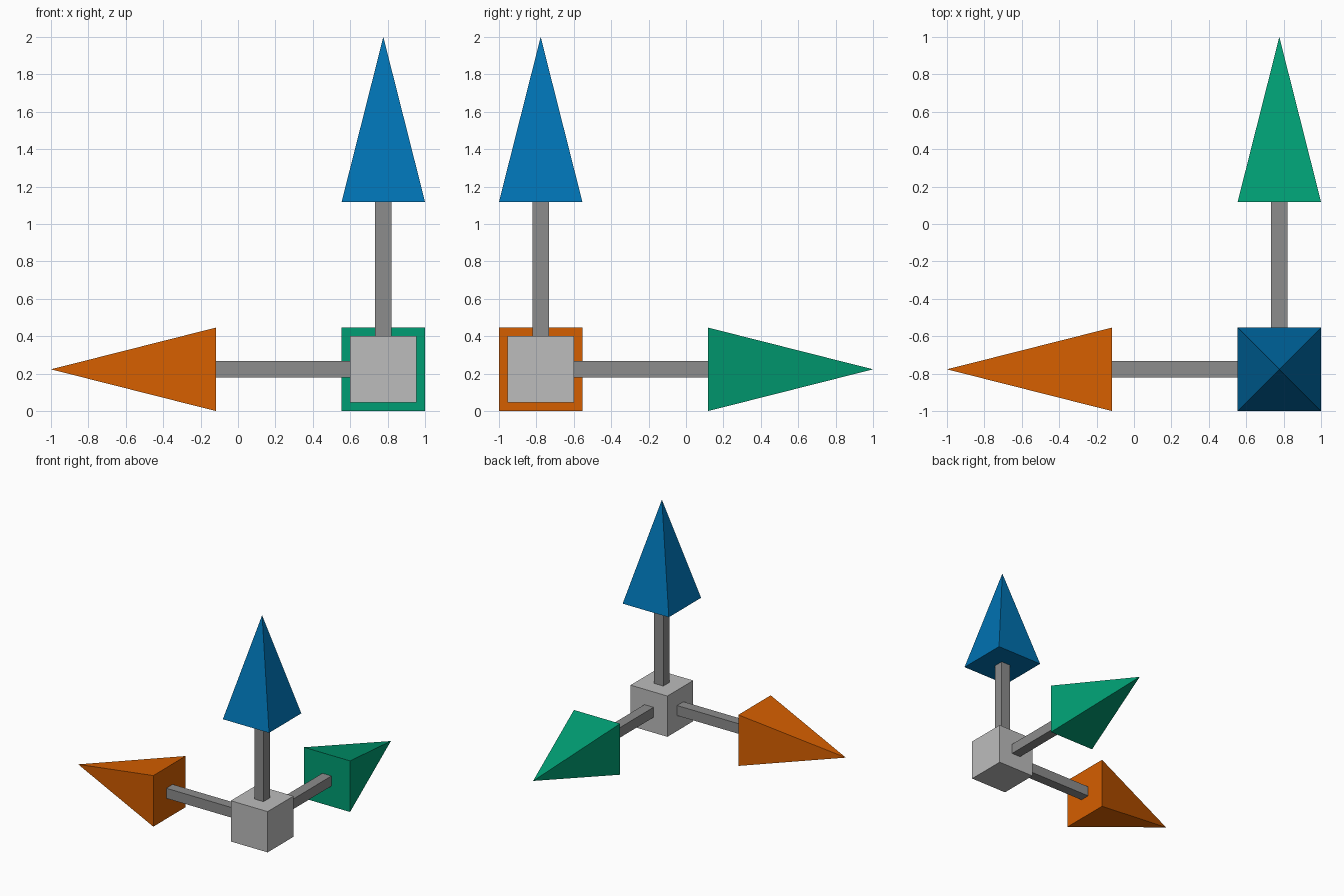
import bpy
import math
from mathutils import Vector

if "Cube" in bpy.data.objects:
    bpy.data.objects.remove(bpy.data.objects["Cube"])

HUB = Vector((0.777, -0.777, 0.223))   # shared origin of the three arrows
HUB_HALF, SHAFT_HALF, HEAD_HALF = 0.178, 0.044, 0.223
HEAD_START, TIP = 0.895, 1.777         # distances from the hub centre


def srgb(*rgb):
    return [((c / 255 + 0.055) / 1.055) ** 2.4 if c > 10 else c / 255 / 12.92 for c in rgb] + [1]


def material(name, *rgb):
    mat = bpy.data.materials.new(name)
    mat.diffuse_color = srgb(*rgb)
    mat.use_nodes = True
    mat.node_tree.nodes["Principled BSDF"].inputs["Base Color"].default_value = mat.diffuse_color
    return mat


light_grey = material("light_grey", 188, 188, 188)
dark_grey = material("dark_grey", 140, 140, 140)
orange = material("orange", 213, 94, 0)
green = material("green", 0, 158, 115)
blue = material("blue", 0, 114, 178)


def prism(name, direction, start, end, half, tip_half, mat):
    """Square bar or pyramid along a direction, measured from the hub."""
    k = math.sqrt(2)
    bpy.ops.mesh.primitive_cone_add(vertices=4, radius1=half * k, radius2=tip_half * k,
                                    depth=end - start)
    obj = bpy.context.object
    obj.name = name
    # square the four sides to the axes, then aim along the direction
    obj.data.transform(direction.to_track_quat('Z', 'Y').to_matrix().to_4x4()
                       @ Vector((0, 0, 1)).to_track_quat('Z', 'Y').to_matrix().to_4x4().inverted()
                       @ square_turn(obj))
    obj.location = HUB + direction * (start + end) / 2
    obj.data.materials.append(mat)


def square_turn(obj):
    from mathutils import Matrix
    v = obj.data.vertices[0].co
    return Matrix.Rotation(math.pi / 4 - math.atan2(v.y, v.x), 4, 'Z')


# Hub cube
bpy.ops.mesh.primitive_cube_add(size=2 * HUB_HALF, location=HUB)
bpy.context.object.name = "hub_cube"
bpy.context.object.data.materials.append(light_grey)

# Three arrows: shaft and pyramid head
for side, direction, mat in (("left", Vector((-1, 0, 0)), orange),
                             ("back", Vector((0, 1, 0)), green),
                             ("up", Vector((0, 0, 1)), blue)):
    prism(side + "_shaft", direction, HUB_HALF, HEAD_START, SHAFT_HALF, SHAFT_HALF, dark_grey)
    prism(side + "_arrowhead", direction, HEAD_START, TIP, HEAD_HALF, 0, mat)
